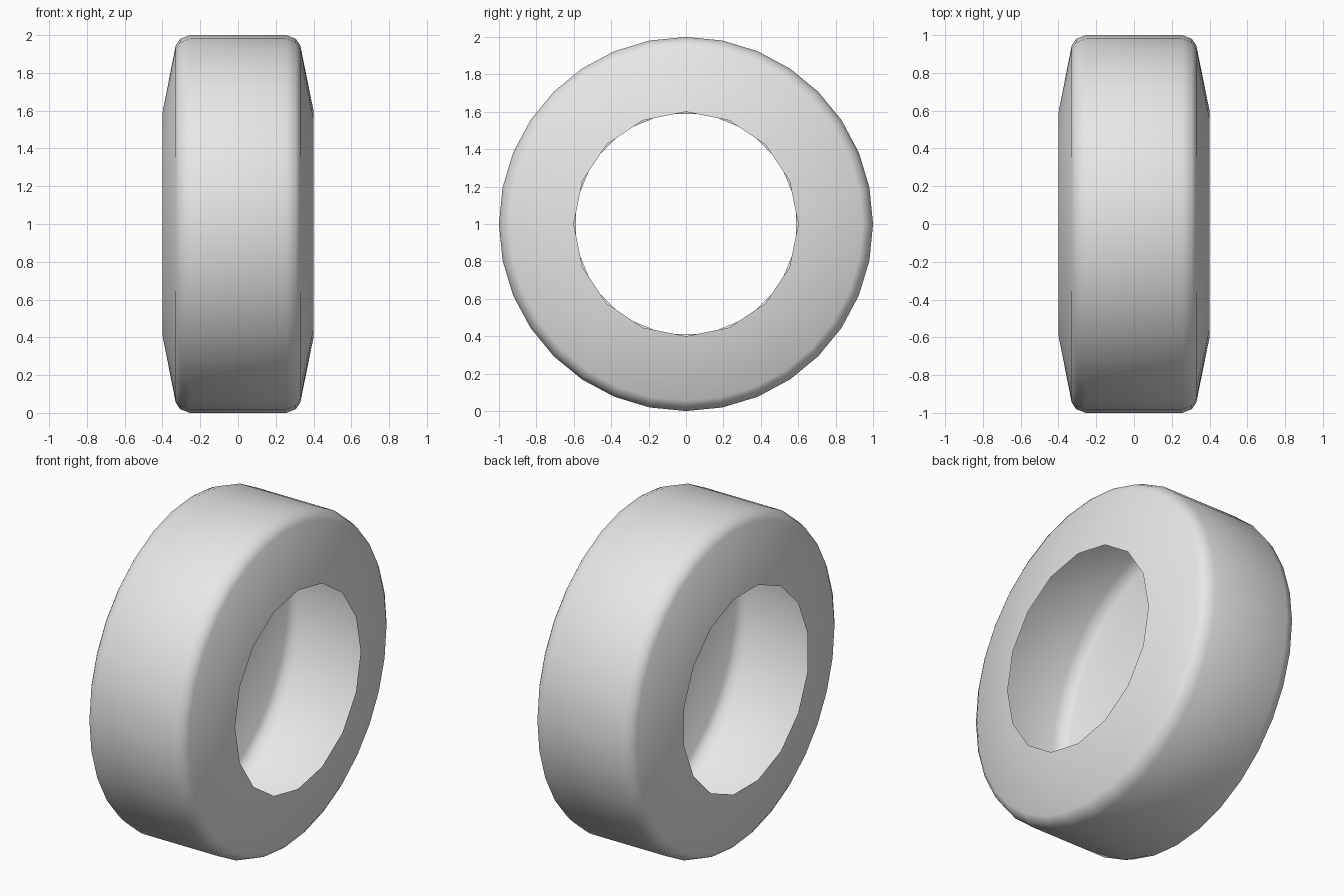
import bpy
import bmesh
from math import sin, cos, tau

cube = bpy.data.objects.get("Cube")
if cube:
    bpy.data.objects.remove(cube, do_unlink=True)

SIDES = 32
RIM_RADIUS, RIM_X = 0.6, 0.4
# Shoulder and tread: (x, radius)
HALF = [(0.33, 0.945), (0.307, 0.98), (0.255, 1.0)]
PROFILE = HALF + [(-x, r) for x, r in reversed(HALF)]

grey = bpy.data.materials.new("light grey")
grey.use_nodes = True
colour = (0.8, 0.8, 0.8, 1.0)
grey.diffuse_color = colour
grey.node_tree.nodes["Principled BSDF"].inputs["Base Color"].default_value = colour

bm = bmesh.new()


def ring(x, radius, sides, turn=0.0):
    """Circle of vertices around the axle."""
    points = []
    for i in range(sides):
        a = tau * (i + turn) / sides
        points.append(bm.verts.new((x, radius * sin(a), 1 + radius * cos(a))))
    return points


# Tread and shoulders, an open shell
rings = [ring(x, r, SIDES) for x, r in PROFILE]
for a, b in zip(rings, rings[1:]):
    for i in range(SIDES):
        j = (i + 1) % SIDES
        bm.faces.new((a[i], a[j], b[j], b[i]))

# Sidewalls narrow to a coarser rim with half as many sides
for shoulder, x, shift in ((rings[0], RIM_X, 0), (rings[-1], -RIM_X, 1)):
    rim = ring(x, RIM_RADIUS, SIDES // 2, shift / 2)
    for k in range(SIDES // 2):
        i = 2 * k + shift
        before, here, after, far = (shoulder[(i + d) % SIDES] for d in (-1, 0, 1, 2))
        following = rim[(k + 1) % len(rim)]
        bm.faces.new((before, here, rim[k]))
        bm.faces.new((here, after, rim[k]))
        bm.faces.new((after, following, rim[k]))

bmesh.ops.recalc_face_normals(bm, faces=bm.faces)
# Make the shell face outwards
bm.normal_update()
tread = max(bm.faces, key=lambda f: f.calc_center_median().z)
if tread.normal.z < 0:
    bmesh.ops.reverse_faces(bm, faces=bm.faces)
for face in bm.faces:
    face.smooth = True

mesh = bpy.data.meshes.new("tyre")
bm.to_mesh(mesh)
bm.free()
mesh.materials.append(grey)
tyre = bpy.data.objects.new("tyre", mesh)
bpy.context.scene.collection.objects.link(tyre)
